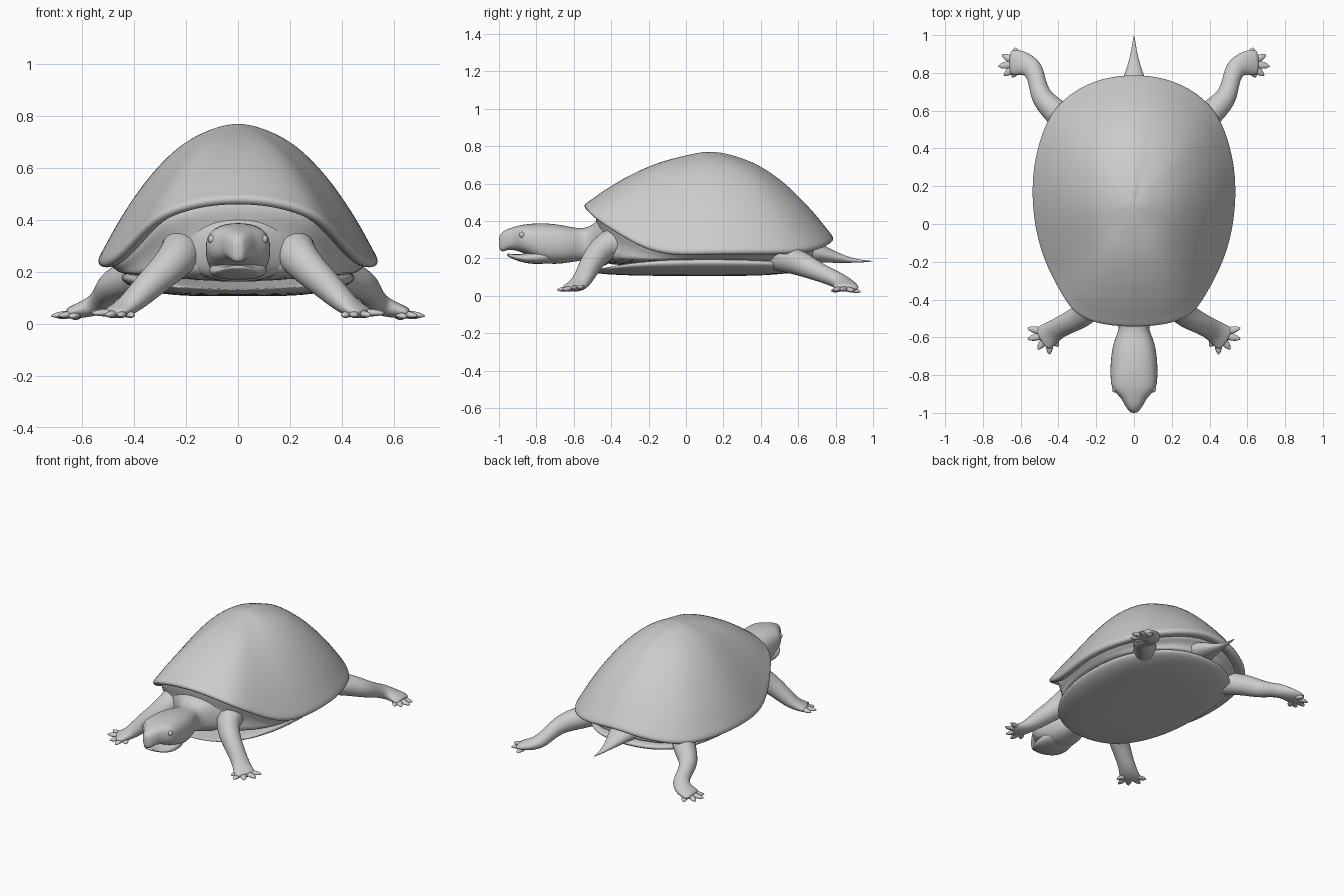
import bpy, bmesh, math
from mathutils import Vector

if "Cube" in bpy.data.objects:
    bpy.data.objects.remove(bpy.data.objects["Cube"])

skin = bpy.data.materials.new("plain_grey")
skin.diffuse_color = (0.6, 0.6, 0.6, 1)
skin.use_nodes = True
skin.node_tree.nodes["Principled BSDF"].inputs["Base Color"].default_value = skin.diffuse_color


def finish(name, bm, mirror=False, levels=2):
    bmesh.ops.recalc_face_normals(bm, faces=bm.faces)
    for f in bm.faces:
        f.smooth = True
    me = bpy.data.meshes.new(name)
    bm.to_mesh(me)
    bm.free()
    me.materials.append(skin)
    ob = bpy.data.objects.new(name, me)
    bpy.context.collection.objects.link(ob)
    if mirror:
        ob.modifiers.new("mirror", 'MIRROR').use_mirror_merge = False
    if levels:
        sub = ob.modifiers.new("smooth", 'SUBSURF')
        sub.levels = sub.render_levels = levels
    return ob


def skin_rings(bm, rings, cap_start=True, cap_end=True):
    """Bridge closed rings of points; a one-point ring becomes a pole."""
    vs = [[bm.verts.new(p) for p in r] for r in rings]
    for a, b in zip(vs, vs[1:]):
        n = max(len(a), len(b))
        for i in range(n):
            j = (i + 1) % n
            if len(b) == 1:
                bm.faces.new((a[i], a[j], b[0]))
            elif len(a) == 1:
                bm.faces.new((a[0], b[j], b[i]))
            else:
                bm.faces.new((a[i], a[j], b[j], b[i]))
    if cap_start and len(vs[0]) > 2:
        bm.faces.new(vs[0])
    if cap_end and len(vs[-1]) > 2:
        bm.faces.new(vs[-1])


def tube(bm, path, n=10, flat=1.0):
    """Tapered tube; path rows are x, y, z, radius (optional own flatness)."""
    pts = [Vector(p[:3]) for p in path]
    rings = []
    for i, p in enumerate(path):
        t = (pts[min(i + 1, len(pts) - 1)] - pts[max(i - 1, 0)]).normalized()
        side = t.cross(Vector((0, 0, 1))).normalized()
        up = side.cross(t)
        k = p[4] if len(p) > 4 else flat
        rings.append([pts[i] + p[3] * 1.05 * (math.cos(a) * side + k * math.sin(a) * up)
                      for a in (2 * math.pi * j / n for j in range(n))])
    skin_rings(bm, rings)


def section_loft(bm, rows, n=16, power=0.8):
    """Rounded cross-sections along y; rows are y, low z, high z, half width."""
    def sp(v):
        return math.copysign(abs(v) ** power, v)
    rings = []
    for y, lo, hi, w in rows:
        rings.append([(w * 1.03 * sp(math.cos(a)), y,
                       (lo + hi) / 2 + (hi - lo) / 2 * 1.02 * sp(math.sin(a)))
                      for a in (2 * math.pi * j / n for j in range(n))])
    skin_rings(bm, rings)


# Shell rim: x, y, z from front to back, mirrored to the other side
half = [(0, -.545, .485), (.12, -.54, .478), (.24, -.515, .45), (.325, -.465, .41),
        (.39, -.36, .345), (.46, -.23, .27), (.513, -.08, .237), (.54, .1, .243),
        (.537, .27, .245), (.512, .4, .245), (.47, .53, .245), (.405, .635, .25),
        (.285, .728, .27), (.14, .78, .297), (0, .792, .313)]
rim = half + [(-x, y, z) for x, y, z in half[-2:0:-1]]
CY, TOP = .1, .768


def rim_ring(s, dz=0.0, f=0.0):
    out = []
    for x, y, z in rim:
        front = max(0, (CY - y) / .645) ** 2
        lift = f - .07 * front * 4 * s * (1 - s) if f else 0
        out.append((x * s, CY + (y - CY) * s, z + dz + (TOP - z) * lift))
    return out


# Carapace: dome, thin rim, tucked underside
bm = bmesh.new()
dome = [(.1, .99), (.2, .96), (.4, .865), (.6, .66), (.73, .485), (.86, .28), (.95, .105)]
rings = [[(0, CY, TOP + .002)]] + [rim_ring(s, 0, f) for s, f in dome]
rings += [rim_ring(1.0, .008), rim_ring(1.0, -.012), rim_ring(.975, -.026),
          rim_ring(.93, -.022), rim_ring(.86, -.005), rim_ring(.78, .02)]
skin_rings(bm, rings, cap_end=False)
# Low keel along the rear of the back
for v in bm.verts:
    if abs(v.co.x) < .01 and .12 < v.co.y < .6:
        v.co.z += .008
finish("carapace", bm)


# Plastron outline follows a blunt oval under the shell, curving up at the sides
def belly_ring(s, drop):
    out = []
    for x, y, z in rim:
        a = math.atan2((y - CY) / .62, x / .53)
        c, d = math.cos(a), math.sin(a)
        px = .455 * math.copysign(abs(c) ** .85, c)
        py = .615 * math.copysign(abs(d) ** .85, d)
        edge = .13 + .055 * (px / .45) ** 2 + (.05 * d ** 4 if d > 0 else 0)
        out.append((px * s, CY + py * s, edge + (.106 - edge) * drop))
    return out


bm = bmesh.new()
skin_rings(bm, [belly_ring(.9, -.2), belly_ring(.99, -.1), belly_ring(1, .15),
                belly_ring(.96, .4), belly_ring(.83, .75), belly_ring(.5, 1), [(0, CY, .106)]])
finish("plastron", bm)

# Body wall between the carapace underside and the plastron
bm = bmesh.new()
upper, lower = rim_ring(.94, -.01), belly_ring(.98, 0)
wall = []
for t in (.3, .65):
    ring = [Vector(u).lerp(Vector(l), t) for u, l in zip(upper, lower)]
    # The wall hollows at the front and back, and bulges straight at the flanks
    pinch = [1 - .06 * min(1, abs(p.y - CY) / .5) ** 2 for p in ring]
    wall.append([(p.x * k, CY + (p.y - CY) * k, p.z) for p, k in zip(ring, pinch)])
skin_rings(bm, [rim_ring(.8, .04), upper] + wall + [lower])
finish("body", bm)

# Neck and upper head
bm = bmesh.new()
section_loft(bm, [(-.40, .15, .45, .25), (-.46, .165, .42, .16), (-.505, .18, .372, .092),
                  (-.55, .188, .36, .073), (-.60, .183, .363, .098), (-.67, .17, .38, .117),
                  (-.75, .17, .387, .123), (-.80, .19, .387, .123), (-.86, .225, .382, .12),
                  (-.89, .236, .376, .1), (-.92, .244, .368, .068), (-.95, .247, .358, .053),
                  (-.975, .236, .346, .038), (-.992, .238, .33, .025), (-1.0, .26, .312, .014)])
finish("head_and_neck", bm)

# Lower jaw
bm = bmesh.new()
section_loft(bm, [(-.70, .18, .25, .09), (-.76, .17, .25, .108), (-.82, .169, .235, .11),
                  (-.88, .179, .222, .095), (-.93, .198, .221, .062), (-.958, .212, .228, .03)])
finish("lower_jaw", bm)

# Eyes set into the sides of the head
bm = bmesh.new()
bmesh.ops.create_uvsphere(bm, u_segments=16, v_segments=10, radius=.016)
bmesh.ops.translate(bm, verts=bm.verts, vec=(.1, -.876, .325))
finish("eyes", bm, mirror=True, levels=0)


def leg(name, path, toe_root, tips, r):
    bm = bmesh.new()
    tube(bm, path)
    root = Vector(toe_root)
    for tip in tips:
        t = Vector(tip)
        a, b, c = (root.lerp(t, k) for k in (.2, .6, .84))
        tube(bm, [(*a, r), (*b, r), (*c, r * .75), (*t, r * .1)], n=6, flat=.7)
    finish(name, bm, mirror=True)


# Front legs with five clawed toes
leg("front_legs",
    [(.23, -.20, .27, .08), (.215, -.32, .285, .086), (.212, -.41, .285, .084),
     (.262, -.48, .22, .069), (.34, -.52, .15, .058), (.40, -.55, .09, .055, .85),
     (.44, -.578, .058, .062, .55), (.475, -.603, .044, .07, .36), (.495, -.615, .04, .06, .3)],
    (.445, -.58, .045),
    [(.565, -.55, .045), (.565, -.61, .04), (.51, -.665, .032), (.448, -.692, .03), (.40, -.65, .03)],
    .023)

# Hind legs with five clawed toes
leg("hind_legs",
    [(.24, .38, .22, .07), (.35, .53, .20, .075), (.43, .61, .175, .068),
     (.493, .67, .145, .057), (.512, .75, .11, .046), (.53, .82, .08, .055, .8),
     (.58, .85, .058, .064, .55), (.635, .857, .045, .07, .36), (.66, .857, .04, .06, .3)],
    (.605, .85, .042),
    [(.632, .935, .02), (.70, .895, .025), (.72, .835, .03), (.69, .785, .03), (.645, .775, .025)],
    .023)

# Tail
bm = bmesh.new()
tube(bm, [(0, .55, .25, .13), (0, .68, .235, .095), (0, .76, .215, .064), (0, .82, .20, .041),
          (0, .88, .19, .023), (0, .94, .184, .011), (0, 1.002, .185, .002)], flat=.62)
finish("tail", bm)
